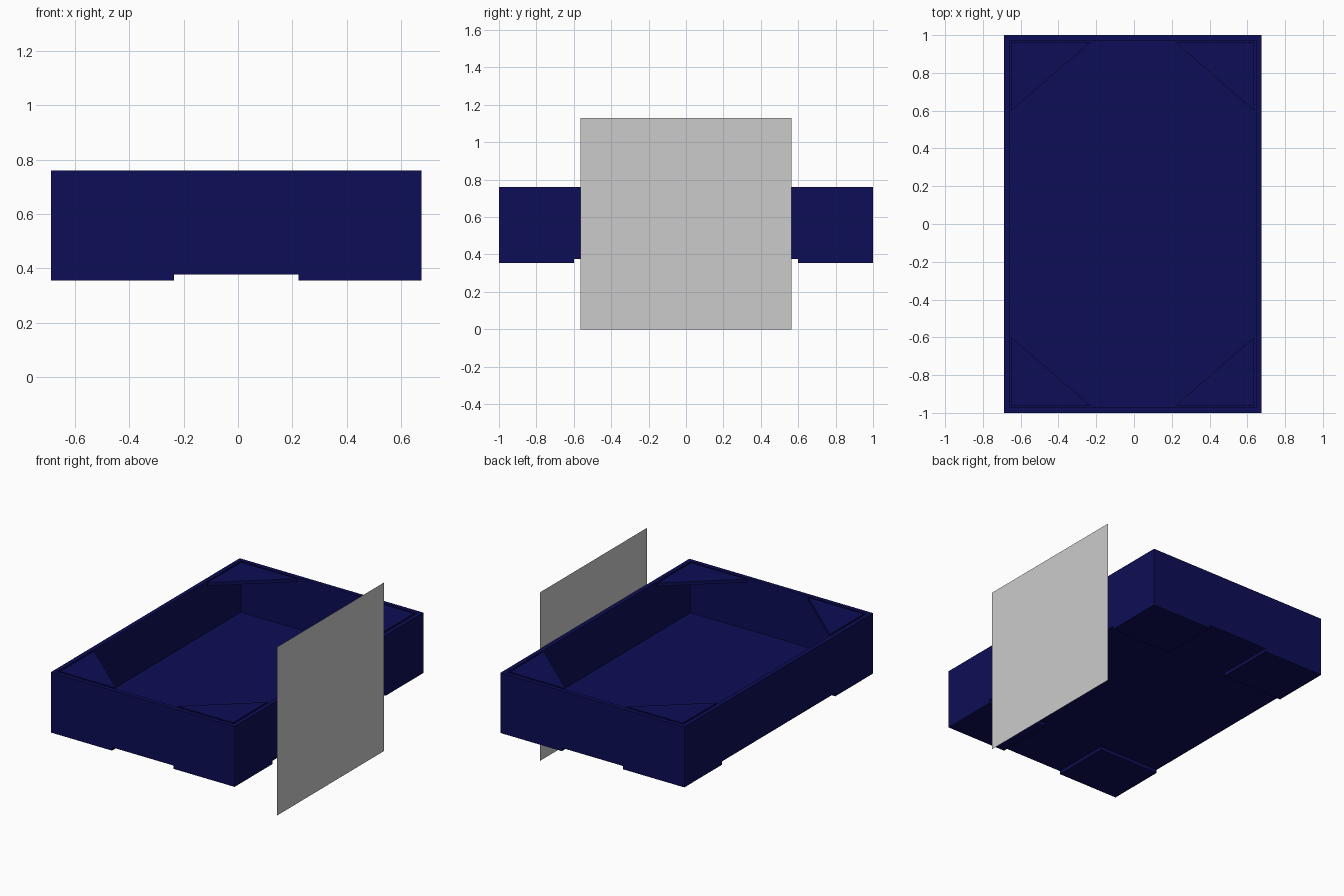
import bpy, bmesh
from mathutils import Vector

if "Cube" in bpy.data.objects:
    bpy.data.objects.remove(bpy.data.objects["Cube"])


def material(name, rgb):
    m = bpy.data.materials.new(name)
    m.diffuse_color = (*rgb, 1)
    m.use_nodes = True
    m.node_tree.nodes["Principled BSDF"].inputs["Base Color"].default_value = m.diffuse_color
    return m


NAVY = material("navy blue", (0.004, 0.004, 0.095))
GREY = material("light grey", (0.6, 0.6, 0.6))

CX = -0.0065                 # tray centre in x
HX, HY = 0.6815, 1.0         # tray half sizes
Z_FOOT, Z_BASE, Z_TOP = 0.355, 0.377, 0.76
WALL = 0.04


def finish(name, bm, mat, recalc=True):
    if recalc:
        bmesh.ops.recalc_face_normals(bm, faces=bm.faces)
    me = bpy.data.meshes.new(name)
    bm.to_mesh(me)
    bm.free()
    me.materials.append(mat)
    ob = bpy.data.objects.new(name, me)
    bpy.context.collection.objects.link(ob)
    return ob


def prism(name, pts, z0, z1, mat):
    """Extrude a flat outline from z0 up to z1."""
    bm = bmesh.new()
    face = bm.faces.new([bm.verts.new((x, y, z0)) for x, y in pts])
    ext = bmesh.ops.extrude_face_region(bm, geom=[face])["geom"]
    for v in ext:
        if isinstance(v, bmesh.types.BMVert):
            v.co.z = z1
    return finish(name, bm, mat)


# Tray: box whose top is inset and sunk to leave thin walls and a floor
bm = bmesh.new()
bmesh.ops.create_cube(bm, size=1)
for v in bm.verts:
    v.co = Vector((CX + v.co.x * 2 * HX, v.co.y * 2 * HY,
                   Z_TOP if v.co.z > 0 else Z_BASE))
bm.normal_update()
top = max(bm.faces, key=lambda f: f.calc_center_median().z)
bmesh.ops.inset_region(bm, faces=[top], thickness=WALL)
sunk = bmesh.ops.extrude_discrete_faces(bm, faces=[top])["faces"][0]
for v in sunk.verts:
    v.co.z = Z_BASE + WALL
finish("tray", bm, NAVY)

# Corner gussets under the rim and corner feet, repeated in all four corners
for sx, side in ((-1, "left"), (1, "right")):
    for sy, end in ((-1, "front"), (1, "back")):
        ix, iy = CX + sx * (HX - WALL), sy * (HY - WALL)
        mx, my = CX + sx * 0.228, sy * 0.6
        prism(f"corner_gusset_{end}_{side}",
              [(ix, iy), (mx, iy), (ix, my)], Z_TOP - 0.022, Z_TOP, NAVY)
        ox, oy = CX + sx * HX, sy * HY
        prism(f"foot_{end}_{side}",
              [(ox, oy), (mx, oy), (mx, my), (ox, my)], Z_FOOT, Z_BASE, NAVY)

# Flat panel standing beside the right wall
bm = bmesh.new()
P = 0.565
bm.faces.new([bm.verts.new((0.686, y, z))
              for y, z in ((-P, 0), (P, 0), (P, 2 * P), (-P, 2 * P))])
finish("side_panel", bm, GREY, recalc=False)
